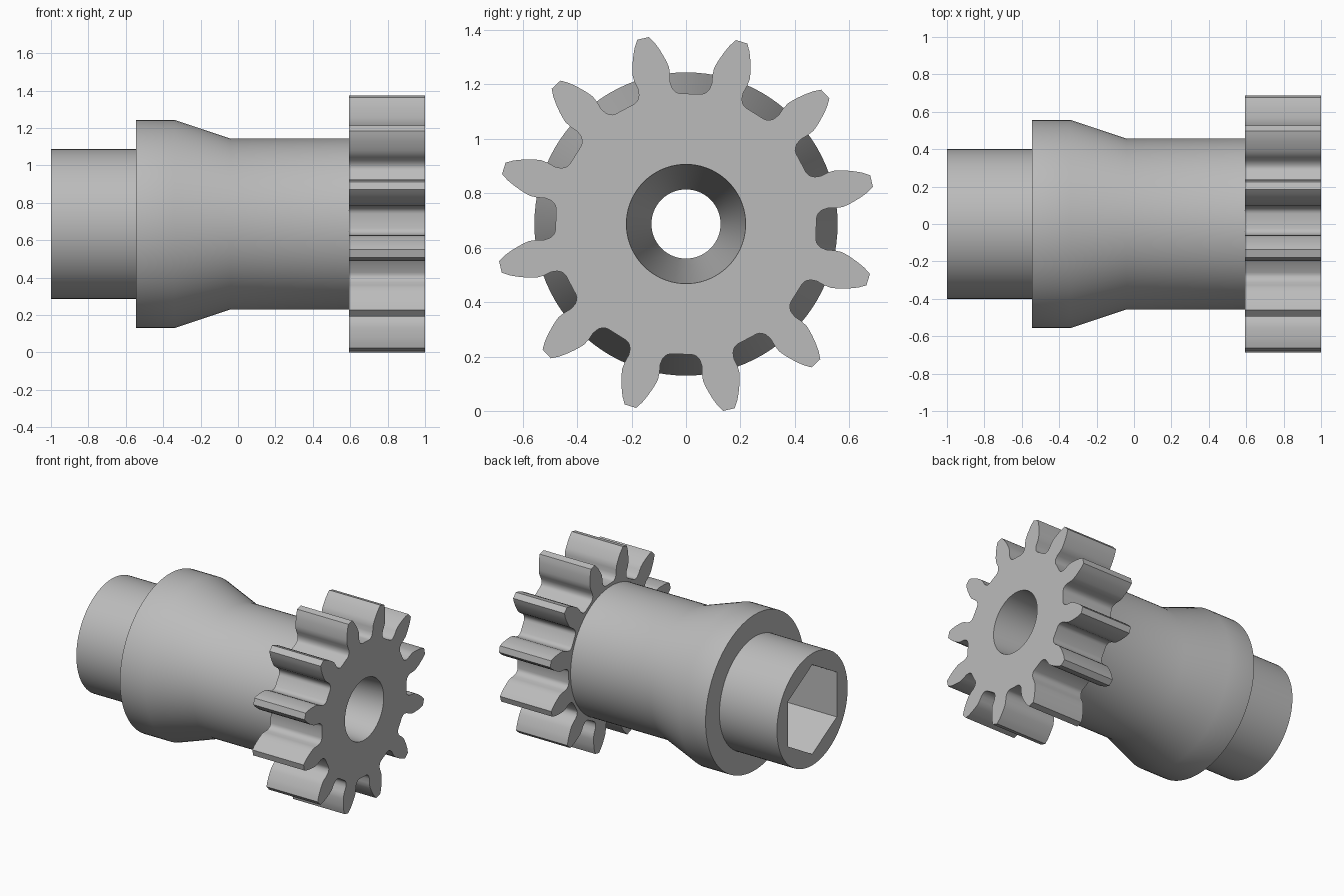
import bpy, bmesh, math
from mathutils import Vector

if "Cube" in bpy.data.objects:
    bpy.data.objects.remove(bpy.data.objects["Cube"], do_unlink=True)

AXIS_Z = 0.687      # height of the shaft axis
GEAR_BACK = 0.594   # where the gear meets the shaft
TEETH = 12

steel = bpy.data.materials.new("steel_grey")
steel.use_nodes = True
GREY = (0.5, 0.5, 0.5, 1)
steel.diffuse_color = GREY
steel.node_tree.nodes["Principled BSDF"].inputs["Base Color"].default_value = GREY


def ring(radius, count, start=0.0):
    """Points (radius, angle) around the axis."""
    return [(radius, start + math.tau * i / count) for i in range(count)]


def loft(name, sections):
    """Solid through cross-sections (x, polar points) along the x axis."""
    bm = bmesh.new()
    loops = [[bm.verts.new((x, r * math.cos(a), AXIS_Z + r * math.sin(a))) for r, a in pts]
             for x, pts in sections]
    for low, high in zip(loops, loops[1:]):
        n = len(low)
        for i in range(n):
            j = (i + 1) % n
            bm.faces.new((low[i], low[j], high[j], high[i]))
    bm.faces.new(loops[0])
    bm.faces.new(loops[-1])
    bmesh.ops.recalc_face_normals(bm, faces=bm.faces)
    mesh = bpy.data.meshes.new(name)
    bm.to_mesh(mesh)
    bm.free()
    mesh.materials.append(steel)
    obj = bpy.data.objects.new(name, mesh)
    bpy.context.collection.objects.link(obj)
    return obj


def cut(obj, cutters):
    """Subtract the cutters, bake the result and shade it."""
    bpy.ops.object.select_all(action='DESELECT')
    bpy.context.view_layer.objects.active = obj
    obj.select_set(True)
    for cutter in cutters:
        mod = obj.modifiers.new("cut", 'BOOLEAN')
        mod.operation, mod.solver, mod.object = 'DIFFERENCE', 'EXACT', cutter
        bpy.ops.object.modifier_apply(modifier=mod.name)
    bpy.ops.object.shade_smooth_by_angle(angle=math.radians(30))


# Stepped shaft with a flared collar
profile = [(-1, 0.4), (-0.545, 0.4), (-0.545, 0.557), (-0.34, 0.557),
           (-0.04, 0.457), (GEAR_BACK, 0.457)]
shaft = loft("stepped_shaft", [(x, ring(r, 96)) for x, r in profile])

# Gear: half a tooth flank as (radius, half angle in degrees), mirrored and repeated
flank = [(0.48, 10.4), (0.484, 9.0), (0.49, 8.1), (0.503, 7.1), (0.525, 6.6),
         (0.555, 6.9), (0.58, 6.8), (0.60, 6.2), (0.622, 5.4), (0.65, 4.3),
         (0.675, 3.2), (0.70, 1.8)]
tooth = [(r, -a) for r, a in flank] + [(r, a) for r, a in reversed(flank)]
outline = [(r, math.radians(13 + 360 / TEETH * k + a)) for k in range(TEETH) for r, a in tooth]
gear = loft("pinion_gear", [(GEAR_BACK, outline), (1, outline)])

# Tapered bore and hexagonal drive socket
bore = loft("bore_cutter", [(-0.7, ring(0.122, 96)), (-0.4, ring(0.127, 96)),
                            (1.0, ring(0.219, 96)), (1.1, ring(0.2256, 96))])
socket = loft("socket_cutter", [(-1.1, ring(0.32, 6, math.pi / 2)),
                                (-0.4, ring(0.32, 6, math.pi / 2))])
cut(shaft, [bore, socket])
cut(gear, [bore])
for helper in (bore, socket):
    bpy.data.objects.remove(helper, do_unlink=True)
